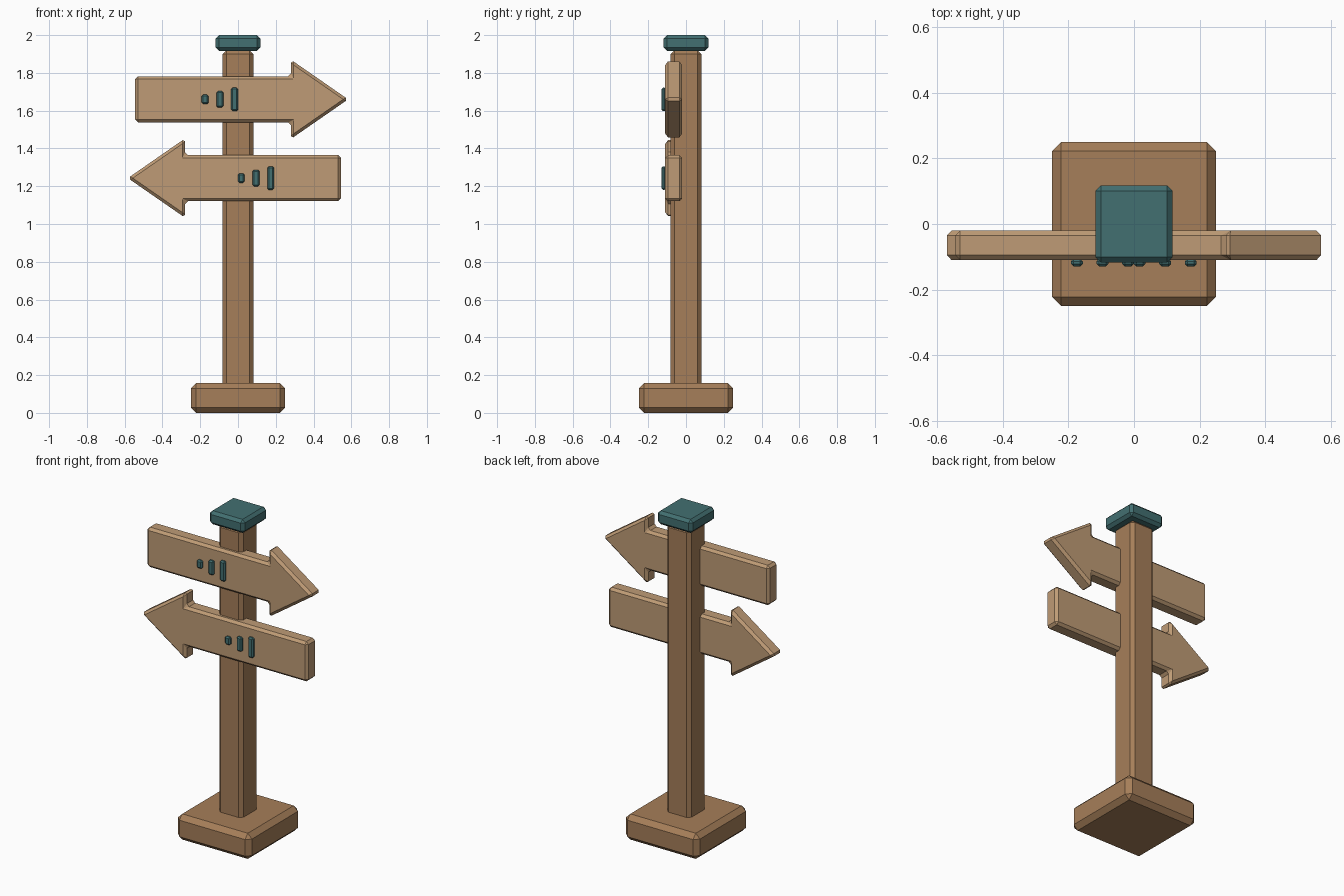
import bpy, bmesh

if "Cube" in bpy.data.objects:
    bpy.data.objects.remove(bpy.data.objects["Cube"])


def material(name, rgb):
    m = bpy.data.materials.new(name)
    m.diffuse_color = (*rgb, 1)
    m.use_nodes = True
    m.node_tree.nodes["Principled BSDF"].inputs["Base Color"].default_value = m.diffuse_color
    return m


POST_WOOD = material("post_wood", (0.38, 0.21, 0.10))
SIGN_WOOD = material("sign_wood", (0.52, 0.33, 0.18))
TEAL = material("teal_paint", (0.055, 0.16, 0.165))


def finish(name, bm, mat, bevel):
    """Turn a bmesh into a chamfered, flat-shaded object."""
    bmesh.ops.recalc_face_normals(bm, faces=bm.faces)
    mesh = bpy.data.meshes.new(name)
    bm.to_mesh(mesh)
    bm.free()
    mesh.materials.append(mat)
    ob = bpy.data.objects.new(name, mesh)
    bpy.context.collection.objects.link(ob)
    mod = ob.modifiers.new("chamfer", 'BEVEL')
    mod.width = bevel
    mod.segments = 1
    mod.limit_method = 'ANGLE'
    return ob


def box(name, x, y, z, mat, bevel):
    """Box from (min, max) ranges."""
    bm = bmesh.new()
    bmesh.ops.create_cube(bm, size=1)
    for v in bm.verts:
        v.co = [r[0] if c < 0 else r[1] for c, r in zip(v.co, (x, y, z))]
    return finish(name, bm, mat, bevel)


def arrow_board(name, z, direction):
    """Arrow outline extruded through the board thickness."""
    upper = [(-0.545, 0.122), (0.28, 0.122), (0.28, 0.21), (0.583, 0)]
    outline = upper + [(x, -h) for x, h in reversed(upper[:-1])]
    bm = bmesh.new()
    face = bm.faces.new([bm.verts.new((direction * x, -0.11, z + h)) for x, h in outline])
    ext = bmesh.ops.extrude_face_region(bm, geom=[face])
    bmesh.ops.translate(bm, vec=(0, 0.09, 0),
                        verts=[g for g in ext["geom"] if isinstance(g, bmesh.types.BMVert)])
    return finish(name, bm, SIGN_WOOD, 0.015)


# Base, post and cap
box("base", (-0.25, 0.25), (-0.25, 0.25), (0, 0.157), POST_WOOD, 0.028)
box("post", (-0.082, 0.082), (-0.082, 0.082), (0.1, 1.92), POST_WOOD, 0.02)
box("cap", (-0.118, 0.118), (-0.118, 0.118), (1.917, 2.0), TEAL, 0.017)

# Arrow boards, each with three rising painted bars
for label, z, direction, x0 in (("upper", 1.66, 1, -0.174), ("lower", 1.243, -1, 0.017)):
    arrow_board(label + "_arrow_board", z, direction)
    for i, height in enumerate((0.05, 0.088, 0.124)):
        x = x0 + i * 0.078
        box(f"{label}_bar_{i + 1}", (x - 0.018, x + 0.018), (-0.13, -0.106),
            (z - height / 2, z + height / 2), TEAL, 0.008)
